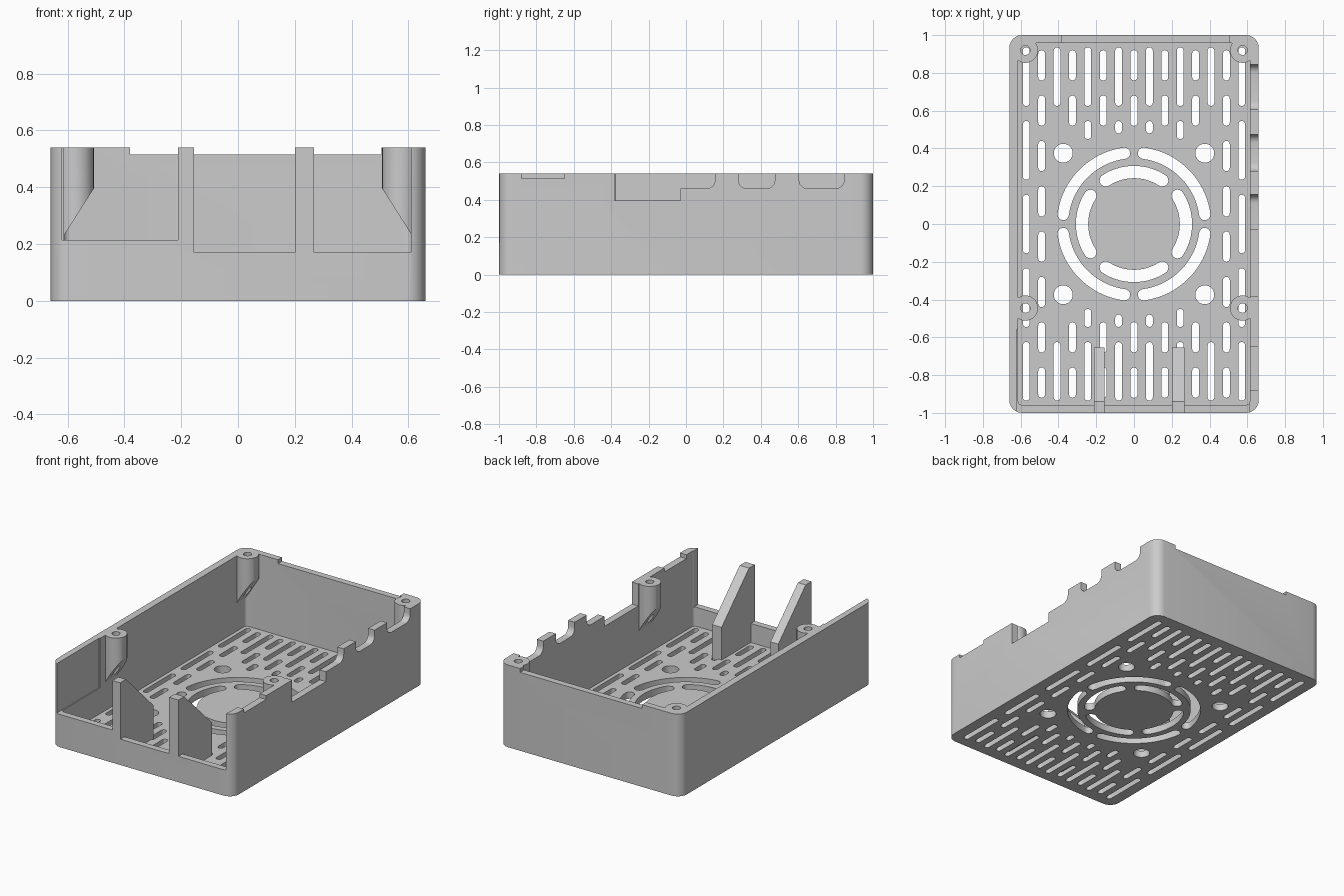
import bpy, bmesh, math
from mathutils import Vector

cube = bpy.data.objects.get("Cube")
if cube:
    bpy.data.objects.remove(cube, do_unlink=True)

grey = bpy.data.materials.new("plain grey")
grey.use_nodes = True
COLOUR = (0.6, 0.6, 0.6, 1)
grey.diffuse_color = COLOUR
grey.node_tree.nodes["Principled BSDF"].inputs["Base Color"].default_value = COLOUR

HX, HY, TOP, WALL, FLOOR = 0.66, 1.0, 0.54, 0.047, 0.045


def arc(centre, r, a0, a1, n):
    """Points on an arc, angles in degrees."""
    angles = [math.radians(a0 + (a1 - a0) * i / (n - 1)) for i in range(n)]
    return [Vector((centre[0] + r * math.cos(t), centre[1] + r * math.sin(t)))
            for t in angles]


def fillet(corners, steps=6):
    """Outline from (u, v, radius) corners, each rounded by its radius."""
    out = []
    for i, (x, y, r) in enumerate(corners):
        p = Vector((x, y))
        if r == 0:
            out.append(p)
            continue
        a = (Vector(corners[i - 1][:2]) - p).normalized()
        b = (Vector(corners[(i + 1) % len(corners)][:2]) - p).normalized()
        half = a.angle(b) / 2
        centre = p + (a + b).normalized() * r / math.sin(half)
        start = p + a * r / math.tan(half) - centre
        end = p + b * r / math.tan(half) - centre
        a0 = math.degrees(math.atan2(start.y, start.x))
        turn = math.degrees(math.atan2(start.x * end.y - start.y * end.x, start.dot(end)))
        out += arc(centre, r, a0, a0 + turn, steps + 1)
    return out


def rect(u0, u1, v0, v1, r=0):
    return fillet([(u0, v0, r), (u1, v0, r), (u1, v1, r), (u0, v1, r)])


def circle(x, y, r, n=32):
    return arc((x, y), r, 0, 360 - 360 / n, n)


def arc_slot(radius, width, middle, half):
    """Curved slot about the centre with round ends."""
    lo, hi, w = middle - half, middle + half, width / 2
    first, last = arc((0, 0), radius, lo, hi, 2)
    return (arc((0, 0), radius + w, lo, hi, 20) + arc(last, w, hi + 15, hi + 165, 7)
            + arc((0, 0), radius - w, hi, lo, 20) + arc(first, w, lo + 195, lo + 345, 7))


def prism(bm, outline, axis, a, b):
    """Extrude an outline along an axis from a to b."""
    place = {"x": lambda p, d: (d, p[0], p[1]),
             "y": lambda p, d: (p[0], d, p[1]),
             "z": lambda p, d: (p[0], p[1], d)}[axis]
    low = [bm.verts.new(place(p, a)) for p in outline]
    high = [bm.verts.new(place(p, b)) for p in outline]
    bm.faces.new(low)
    bm.faces.new(high)
    for i in range(len(low)):
        bm.faces.new((low[i - 1], low[i], high[i], high[i - 1]))


def make(name, *prisms):
    bm = bmesh.new()
    for args in prisms:
        prism(bm, *args)
    bmesh.ops.recalc_face_normals(bm, faces=bm.faces)
    mesh = bpy.data.meshes.new(name)
    bm.to_mesh(mesh)
    bm.free()
    mesh.materials.append(grey)
    obj = bpy.data.objects.new(name, mesh)
    bpy.context.collection.objects.link(obj)
    return obj


def activate(obj):
    bpy.ops.object.select_all(action="DESELECT")
    bpy.context.view_layer.objects.active = obj
    obj.select_set(True)


def carve(obj, *prisms):
    """Subtract a group of separate prisms from an object."""
    cutter = make("cutter", *prisms)
    cutter.hide_render = True
    mod = obj.modifiers.new("cut", "BOOLEAN")
    mod.operation, mod.solver, mod.object = "DIFFERENCE", "EXACT", cutter
    activate(obj)
    bpy.ops.object.modifier_apply(modifier="cut")
    bpy.data.objects.remove(cutter, do_unlink=True)


def smooth(obj):
    activate(obj)
    bpy.ops.object.shade_smooth_by_angle(angle=math.radians(35))


# Open tray
tray = make("tray", (rect(-HX, HX, -HY, HY, 0.067), "z", 0, TOP))
IX, IY = HX - WALL, HY - WALL + 0.005
carve(tray, (rect(-IX, IX, -IY, IY, 0.02), "z", FLOOR, 1))

# Front openings, back lip, and thinned front part of the right wall
carve(tray,
      (rect(-0.62, -0.212, 0.215, 1), "y", -1.1, -0.9),
      (rect(-0.155, 0.2, 0.17, 1), "y", -1.1, -0.9),
      (rect(0.268, 0.61, 0.17, 1), "y", -1.1, -0.9),
      (rect(-0.38, 0.505, 0.515, 1), "y", 0.9, 1.1))
carve(tray, (rect(-0.62, -0.5, -0.956, -0.555), "z", 0.215, 1))

# Connector notches along the left wall
R = 0.045
notches = [
    [(-0.88, 1, 0), (-0.88, 0.515, 0), (-0.65, 0.515, 0), (-0.65, 1, 0)],
    [(-0.38, 1, 0), (-0.38, 0.395, 0), (-0.03, 0.395, 0), (-0.03, 0.46, 0),
     (0.155, 0.46, R), (0.155, 1, 0)],
    [(0.28, 1, 0), (0.28, 0.46, R), (0.475, 0.46, R), (0.475, 1, 0)],
    [(0.605, 1, 0), (0.605, 0.46, R), (0.845, 0.46, R), (0.845, 1, 0)]]
carve(tray, *[(fillet(n), "x", 0.59, 0.7) for n in notches])

# Fan grille: two rings of curved slots and four mounting holes
holes = []
for q in range(4):
    holes.append(arc_slot(0.378, 0.06, 45 + 90 * q, 37.4))
    holes.append(arc_slot(0.275, 0.065, 90 * q, 33))
    t = math.radians(45 + 90 * q)
    holes.append(circle(0.53 * math.cos(t), 0.53 * math.sin(t), 0.05))

# Vent slots: alternate columns of short and long slots, clear of the fan
W = 0.018
for k in range(-7, 8):
    count, length = (5, 0.31) if k % 2 else (8, 0.16)
    x = k * 0.0815
    for j in range(count):
        y = (j - (count - 1) / 2) * (length + 0.08)
        lo, hi = y - length / 2, y + length / 2
        if abs(k) < 6 and abs(y) < 0.5:
            if abs(k) not in (1, 3) or abs(y) < 0.1:
                continue
            keep = 0.48 if abs(k) == 1 else 0.45
            lo, hi = (keep, hi) if y > 0 else (lo, -keep)
        holes.append(rect(x - W, x + W, lo, hi, W * 0.98))
carve(tray, *[(h, "z", -0.1, FLOOR + 0.02) for h in holes])
smooth(tray)

# Screw posts with sloping undersides
for side, sname in ((-1, "right"), (1, "left")):
    for y, yname in ((0.92, "back"), (-0.445, "front")):
        post = make(f"{yname}_{sname}_screw_post",
                    (circle(side * 0.575, y, 0.067), "z", 0.15, TOP))
        carve(post, (circle(side * 0.575, y, 0.025, 20), "z", 0, 1))
        slope = [(side * u, v) for u, v in
                 ((0.49, 0.424), (0.66, 0.156), (0.66, 0.1), (0.49, 0.1))]
        carve(post, (slope, "y", y - 0.1, y + 0.1))
        smooth(post)

# Sloped fins behind the front pillars
fin = [(-0.96, 0.03), (-0.655, 0.03), (-0.655, 0.26), (-0.94, TOP), (-0.96, TOP)]
make("right_fin", (fin, "x", -0.212, -0.155))
make("left_fin", (fin, "x", 0.2, 0.268))
